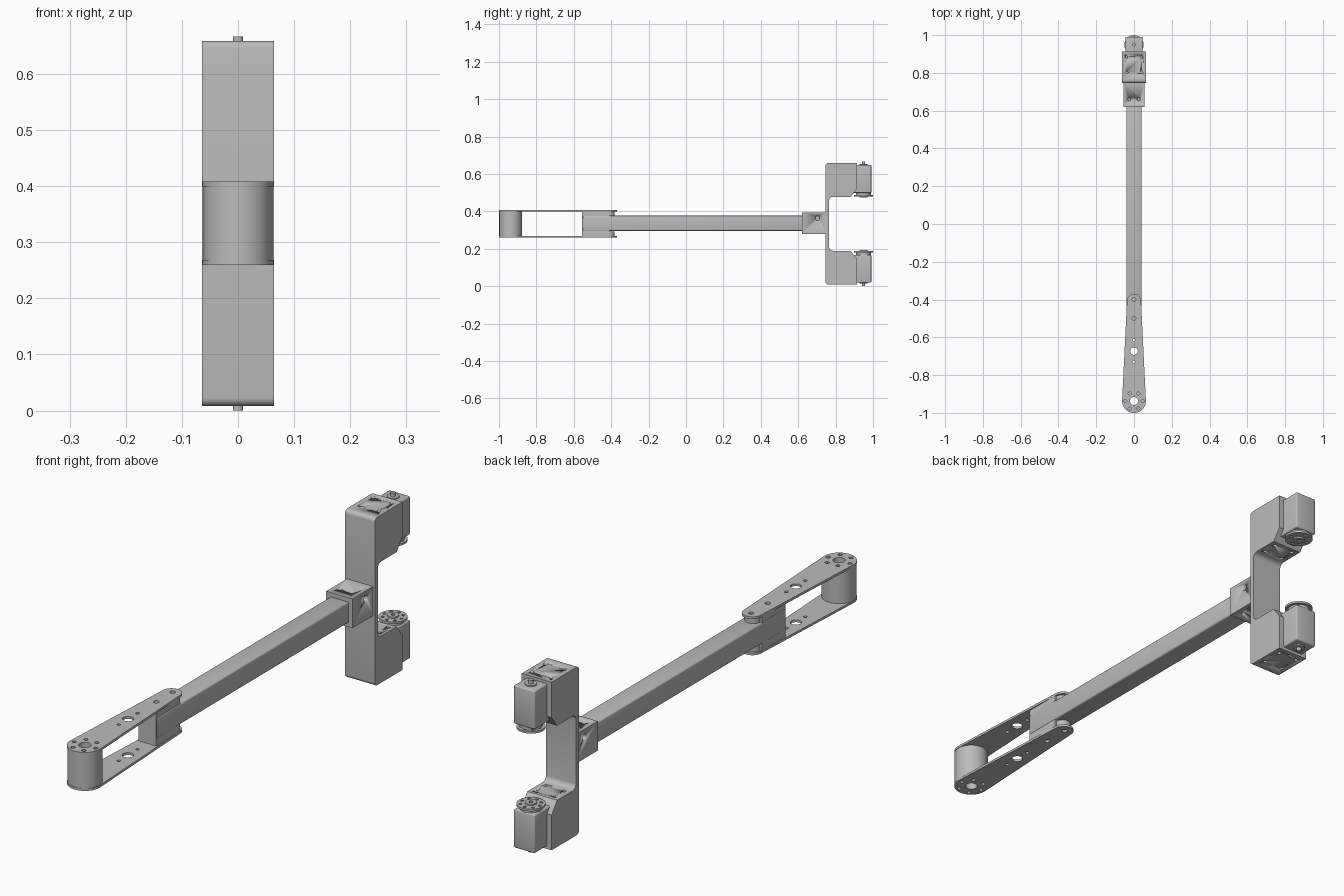
import bpy, bmesh, math
from mathutils import Matrix, Vector

if "Cube" in bpy.data.objects:
    bpy.data.objects.remove(bpy.data.objects["Cube"])

MID = 0.3335  # height of the mirror plane

grey = bpy.data.materials.new("plain grey")
grey.use_nodes = True
colour = (0.5, 0.5, 0.5, 1)
grey.diffuse_color = colour
next(n for n in grey.node_tree.nodes if n.type == 'BSDF_PRINCIPLED').inputs["Base Color"].default_value = colour


def finish(name, bm):
    """Turn a bmesh into a grey object with smooth curves and sharp edges."""
    bmesh.ops.recalc_face_normals(bm, faces=bm.faces)
    mesh = bpy.data.meshes.new(name)
    bm.to_mesh(mesh)
    bm.free()
    mesh.materials.append(grey)
    ob = bpy.data.objects.new(name, mesh)
    bpy.context.collection.objects.link(ob)
    bpy.ops.object.select_all(action='DESELECT')
    ob.select_set(True)
    bpy.context.view_layer.objects.active = ob
    bpy.ops.object.shade_smooth_by_angle(angle=math.radians(30))
    return ob


def circle(x, y, r, n=24):
    return [(x + r * math.cos(i * math.tau / n), y + r * math.sin(i * math.tau / n)) for i in range(n)]


def rounded(corners, n=5):
    """Polygon from (u, v, radius) corners, with each radius eased by a curve."""
    out = []
    for i, (u, v, r) in enumerate(corners):
        p = Vector((u, v))
        if r == 0:
            out.append((u, v))
            continue
        a = p + (Vector(corners[i - 1][:2]) - p).normalized() * r
        b = p + (Vector(corners[(i + 1) % len(corners)][:2]) - p).normalized() * r
        c = a + b - p
        for k in range(n + 1):
            t = k / n * math.pi / 2
            q = c + (p - b) * math.cos(t) + (p - a) * math.sin(t)
            out.append((q.x, q.y))
    return out


def prism(name, loops, lo, hi, axis='Z'):
    """Extrude an outline with holes along Z, or a (y, z) outline along X."""
    cu = bpy.data.curves.new(name, 'CURVE')
    cu.dimensions, cu.fill_mode, cu.extrude = '2D', 'BOTH', (hi - lo) / 2
    for loop in loops:
        sp = cu.splines.new('POLY')
        sp.points.add(len(loop) - 1)
        for pt, (u, v) in zip(sp.points, loop):
            pt.co = (u, v, 0, 1)
        sp.use_cyclic_u = True
    tmp = bpy.data.objects.new(name + "_outline", cu)
    bpy.context.collection.objects.link(tmp)
    mesh = bpy.data.meshes.new_from_object(tmp.evaluated_get(bpy.context.evaluated_depsgraph_get()))
    bm = bmesh.new()
    bm.from_mesh(mesh)
    bpy.data.objects.remove(tmp)
    bpy.data.curves.remove(cu)
    bpy.data.meshes.remove(mesh)
    bmesh.ops.remove_doubles(bm, verts=bm.verts, dist=1e-5)
    bm.transform(Matrix.Translation((0, 0, (lo + hi) / 2)))
    if axis == 'X':
        bm.transform(Matrix(((0, 0, 1, 0), (1, 0, 0, 0), (0, 1, 0, 0), (0, 0, 0, 1))))
    return finish(name, bm)


def box(name, x, y0, y1, z0, z1, bevel=0):
    bm = bmesh.new()
    size = Matrix.Diagonal((2 * x, y1 - y0, z1 - z0, 1))
    bmesh.ops.create_cube(bm, size=1, matrix=Matrix.Translation((0, (y0 + y1) / 2, (z0 + z1) / 2)) @ size)
    if bevel:
        bmesh.ops.bevel(bm, geom=bm.edges[:], offset=bevel, segments=3, profile=0.5, affect='EDGES')
    return finish(name, bm)


def drill(ob, holes, r, depth, axis='Z'):
    """Cut small blind holes centred on the given points."""
    bm = bmesh.new()
    turn = Matrix.Rotation(math.pi / 2, 4, 'Y') if axis == 'X' else Matrix()
    for p in holes:
        bmesh.ops.create_cone(bm, cap_ends=True, segments=16, radius1=r, radius2=r,
                              depth=depth, matrix=Matrix.Translation(p) @ turn)
    cutter = finish("hole_cutter", bm)
    cutter.hide_render = True
    mod = ob.modifiers.new("holes", 'BOOLEAN')
    mod.operation, mod.object, mod.solver = 'DIFFERENCE', cutter, 'EXACT'
    bpy.context.view_layer.objects.active = ob
    bpy.ops.object.modifier_apply(modifier=mod.name)
    bpy.data.objects.remove(cutter)


def flip(z0, z1, side):
    """Height range as given for the upper side, mirrored for the lower."""
    return (z0, z1) if side == "upper" else (2 * MID - z1, 2 * MID - z0)


# Tapered link plate outline: two arcs joined by tangents
big, small, y_big, y_small = 0.063, 0.037, -0.937, -0.407
lean = math.asin((big - small) / (y_small - y_big))
plate = []
for r, yc, start, sweep in ((small, y_small, lean, math.pi - 2 * lean),
                            (big, y_big, math.pi - lean, math.pi + 2 * lean)):
    for i in range(25):
        a = start + sweep * i / 24
        plate.append((r * math.cos(a), yc + r * math.sin(a)))
plate_holes = [circle(0, y, r) for y, r in
               ((-0.40, 0.01), (-0.50, 0.01), (-0.615, 0.007), (-0.673, 0.02), (-0.73, 0.007), (y_big, 0.022))]
bolt_ring = [circle(x, y, 0.008, 12) for x, y in circle(0, y_big, 0.046, 6)]

for side in ("upper", "lower"):
    prism(side + "_link_plate", [plate] + plate_holes + bolt_ring, *flip(0.399, 0.408, side))
    prism(side + "_pivot_boss", [circle(0, -0.412, 0.031, 32)], *flip(0.374, 0.399, side))

# Spacer drum between the plates, and the end block holding the tube
prism("spacer_drum", [circle(0, y_big, 0.0615, 48), circle(0, y_big, 0.022)], *(0.268, 0.399))
box("tube_end_block", 0.038, -0.555, -0.41, 0.268, 0.399)
box("arm_tube", 0.04, -0.552, 0.64, 0.296, 0.377, 0.006)

# Sleeve joining the tube to the bracket
sleeve = box("tube_sleeve", 0.056, 0.62, 0.75, 0.28, 0.394)
drill(sleeve, [(x, 0.66, z) for x in (-0.025, 0.025) for z in (0.28, 0.394)], 0.008, 0.03)
drill(sleeve, [(x, 0.703, 0.363) for x in (-0.056, 0.056)], 0.012, 0.03, 'X')

# C-shaped bracket: upper half profile, mirrored for the lower half
half = [(0.765, 0.478, 0.02), (0.88, 0.478, 0), (0.914, 0.522, 0), (0.914, 0.659, 0), (0.746, 0.659, 0.015)]
mirrored = [(y, 2 * MID - z, r) for y, z, r in reversed(half)]
bracket = prism("motor_bracket", [rounded(half + mirrored)], -0.064, 0.064, 'X')
drill(bracket, [(x, y, z) for x in (-0.04, 0.04) for y in (0.803, 0.884)
                for z in (0.659, 2 * MID - 0.659)], 0.007, 0.03)
drill(bracket, [(x, y, z) for x in (-0.04, 0.04) for y in (0.803, 0.86)
                for z in (0.478, 2 * MID - 0.478)], 0.007, 0.03)

# Motors, each with an output horn facing the gap and a shaft on the outside
axis_y = 0.949
horn_holes = [circle(x, y, 0.006, 10) for x, y in circle(0, axis_y, 0.037, 8)]
for side in ("upper", "lower"):
    box(side + "_motor", 0.045, 0.85, 0.991, *flip(0.499, 0.648, side), 0.005)
    prism(side + "_motor_collar", [circle(0, axis_y, 0.04, 32)], *flip(0.488, 0.5, side))
    prism(side + "_horn", [circle(0, axis_y, 0.051, 40)] + horn_holes, *flip(0.48, 0.488, side))
    prism(side + "_horn_hub", [circle(0, axis_y, 0.021), circle(0, axis_y, 0.008, 12)], *flip(0.474, 0.481, side))
    prism(side + "_rear_disc", [circle(0, axis_y, 0.022)], *flip(0.647, 0.653, side))
    prism(side + "_rear_shaft", [circle(0, axis_y, 0.009, 16)], *flip(0.652, 2 * MID, side))
